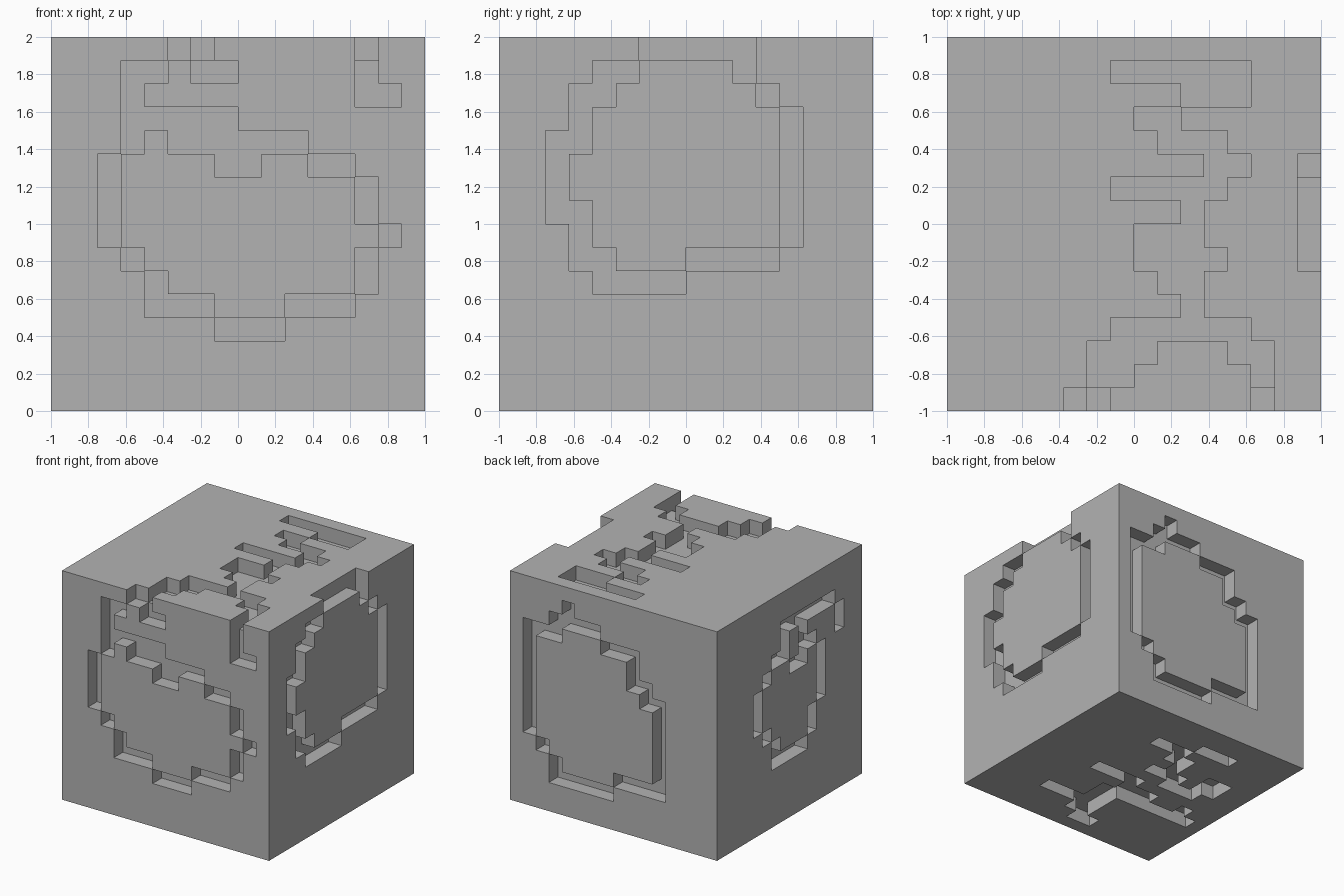
import bpy
import bmesh

if "Cube" in bpy.data.objects:
    bpy.data.objects.remove(bpy.data.objects["Cube"], do_unlink=True)

N, U = 16, 0.125          # cells per side, cell size

# Carved outlines, one string per face: "row:start-end,start-end" (end exclusive)
FRONT = ("3:7-10 4:4-7,10-13 5:4-5,13-14 6:3-4,13-14 7:2-3,14-15 8:2-3,13-14 9:2-3,13-14 "
         "10:2-3,7-9,11-13 11:3-4,5-11 12:3-8 13:3-4,13-15 14:3-5,6-8,13-14 15:5-7,13-14")
LEFT = ("5:4-8 6:3-5,8-12 7:3-4,12-13 8:2-4,12-13 9:2-3,12-13 10:2-3,12-13 11:2-4,12-13 "
        "12:3-4,12-13 13:3-5,11-12 14:4-6,10-11 15:6-11")
TOP = ("0:5-7,13-14 1:6-8,13-14 2:6-9,12-14 3:7-13 4:10-11 5:9-11 6:8-12 7:8-11 8:10-11 "
       "9:7-12 10:11-13 11:9-12 12:8-10 13:10-13 14:7-13")
BACK = ("2:3-8 3:3-4,8-12 4:2-3,11-12 5:1-2,11-12 6:1-2,11-12 7:1-2,11-12 8:1-2,11-12 "
        "9:1-2,10-12 10:1-2,9-11 11:1-2,9-10 12:1-4,7-10 13:3-7 14:4-5")
RIGHT = ("4:6-10 5:6-7,10-11 6:5-6,10-11 7:4-5,11-12 8:4-5,11-12 9:4-5,11-12 "
         "10:5-6,8-10,11-12 11:6-8,9-11,13-14 12:7-8,9-10,13-14 13:7-13")
BOTTOM = ("2:9-12 3:6-9 4:8-10 5:9-10,12-14 6:8-11,12-14 7:10-13 8:5-9 9:8-11,13-14 "
          "10:7-15 11:7-9 12:4-9 13:7-9 14:8-10")


def cells(pattern):
    """Yield (column, row) for every carved cell of a face."""
    for line in pattern.split():
        row, spans = line.split(":")
        for span in spans.split(","):
            start, end = map(int, span.split("-"))
            for col in range(start, end):
                yield col, int(row)


# Each face maps (column, row) to the block cell one layer deep
E = N - 1
faces = [
    (FRONT, lambda c, r: (c, 0, r)),
    (BACK, lambda c, r: (E - c, E, r)),
    (LEFT, lambda c, r: (E, c, r)),
    (RIGHT, lambda c, r: (0, E - c, r)),
    (TOP, lambda c, r: (c, r, E)),
    (BOTTOM, lambda c, r: (E - c, E - r, 0)),
]
solid = {(x, y, z) for x in range(N) for y in range(N) for z in range(N)}
for pattern, place in faces:
    solid -= {place(c, r) for c, r in cells(pattern)}

# Skin the block: one quad wherever a filled cell meets an empty one
bm = bmesh.new()
corner = {}


def vert(p):
    if p not in corner:
        corner[p] = bm.verts.new((p[0] * U - 1, p[1] * U - 1, p[2] * U))
    return corner[p]


for cell in solid:
    for axis in range(3):
        a, b = (axis + 1) % 3, (axis + 2) % 3
        for side in (0, 1):
            near = list(cell)
            near[axis] += 1 if side else -1
            if tuple(near) in solid:
                continue
            ring = []
            for da, db in ((0, 0), (1, 0), (1, 1), (0, 1)):
                p = list(cell)
                p[axis] += side
                p[a] += da
                p[b] += db
                ring.append(vert(tuple(p)))
            bm.faces.new(ring if side else ring[::-1])

mesh = bpy.data.meshes.new("carved_block")
bm.to_mesh(mesh)
bm.free()
block = bpy.data.objects.new("carved_block", mesh)
bpy.context.collection.objects.link(block)

# Plain grey material
grey = bpy.data.materials.new("plain_grey")
grey.use_nodes = True
colour = (0.45, 0.45, 0.45, 1)
grey.diffuse_color = colour
grey.node_tree.nodes["Principled BSDF"].inputs["Base Color"].default_value = colour
mesh.materials.append(grey)
